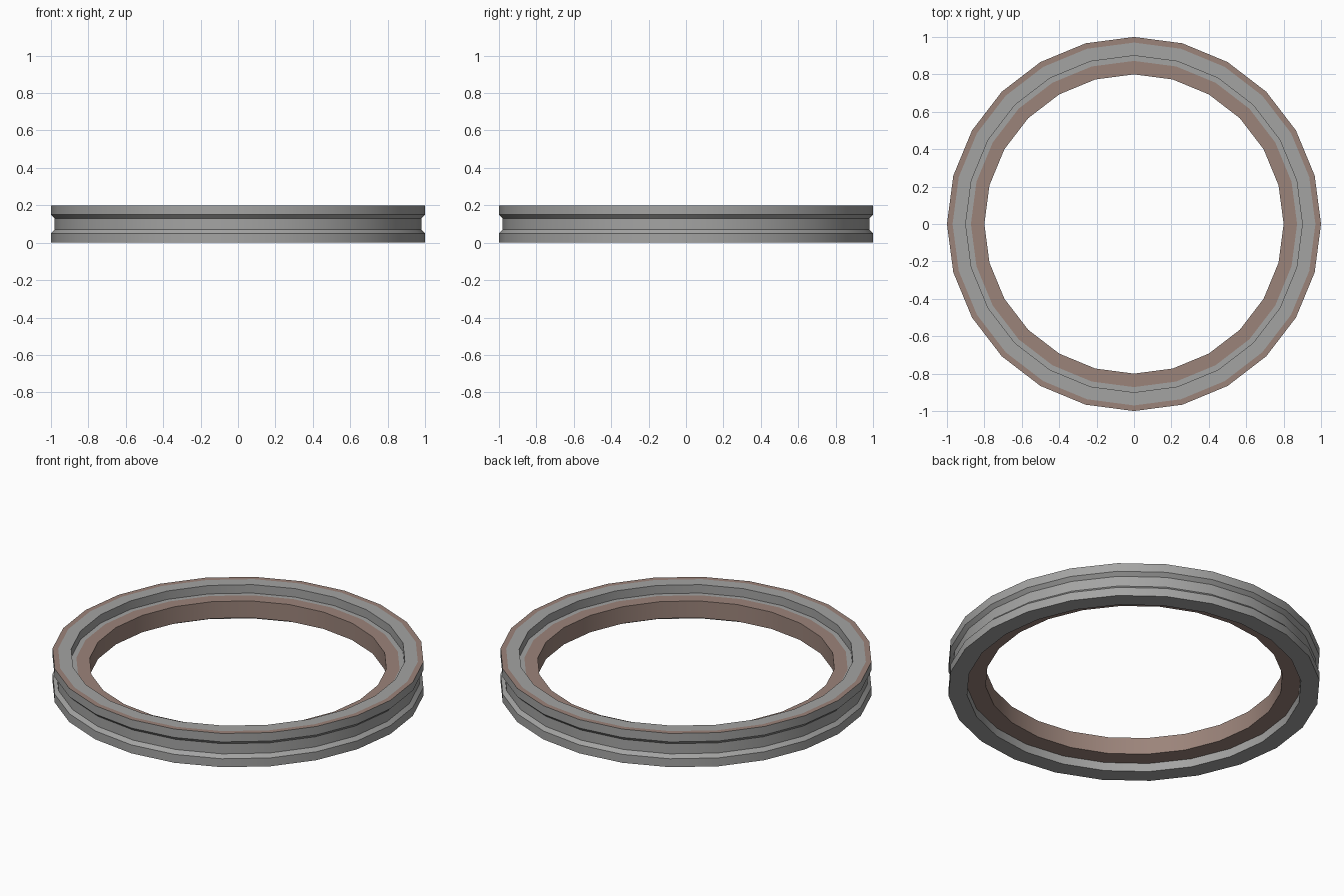
import bpy, bmesh, math

if "Cube" in bpy.data.objects:
    bpy.data.objects.remove(bpy.data.objects["Cube"])

SIDES = 24


def material(name, rgb):
    m = bpy.data.materials.new(name)
    m.diffuse_color = (*rgb, 1.0)
    m.use_nodes = True
    m.node_tree.nodes["Principled BSDF"].inputs["Base Color"].default_value = m.diffuse_color
    return m


GREY = material("metal grey", (0.37, 0.37, 0.365))
BROWN = material("dusty brown", (0.33, 0.23, 0.195))


def lathe(name, profile, brown_segments):
    """Spin an open (radius, height) profile around z; listed segments are brown."""
    bm = bmesh.new()
    rings = []
    for r, z in profile:
        rings.append([bm.verts.new((r * math.cos(math.tau * j / SIDES),
                                    r * math.sin(math.tau * j / SIDES), z))
                      for j in range(SIDES)])
    for i in range(len(rings) - 1):
        a, b = rings[i], rings[i + 1]
        for j in range(SIDES):
            k = (j + 1) % SIDES
            f = bm.faces.new((a[j], a[k], b[k], b[j]))
            f.material_index = 1 if i in brown_segments else 0
    me = bpy.data.meshes.new(name)
    bm.to_mesh(me)
    bm.free()
    me.materials.append(GREY)
    me.materials.append(BROWN)
    ob = bpy.data.objects.new(name, me)
    bpy.context.collection.objects.link(ob)
    bpy.ops.object.select_all(action='DESELECT')
    ob.select_set(True)
    bpy.context.view_layer.objects.active = ob
    bpy.ops.object.shade_smooth_by_angle(angle=math.radians(30))
    return ob


# Outer rim: grooved outside, thin brown border on the top face
lathe("outer_rim",
      [(0.90, 0.05), (0.90, 0), (1, 0), (1, 0.05), (0.98, 0.07), (0.98, 0.13),
       (1, 0.15), (1, 0.20), (0.97, 0.20), (0.90, 0.20), (0.90, 0.15)],
      {7})

# Inner ring: brown band with a grey border where it meets the rim
lathe("inner_ring",
      [(0.90, 0.15), (0.872, 0.15), (0.80, 0.15), (0.80, 0.05), (0.90, 0.05)],
      {1, 2, 3})
